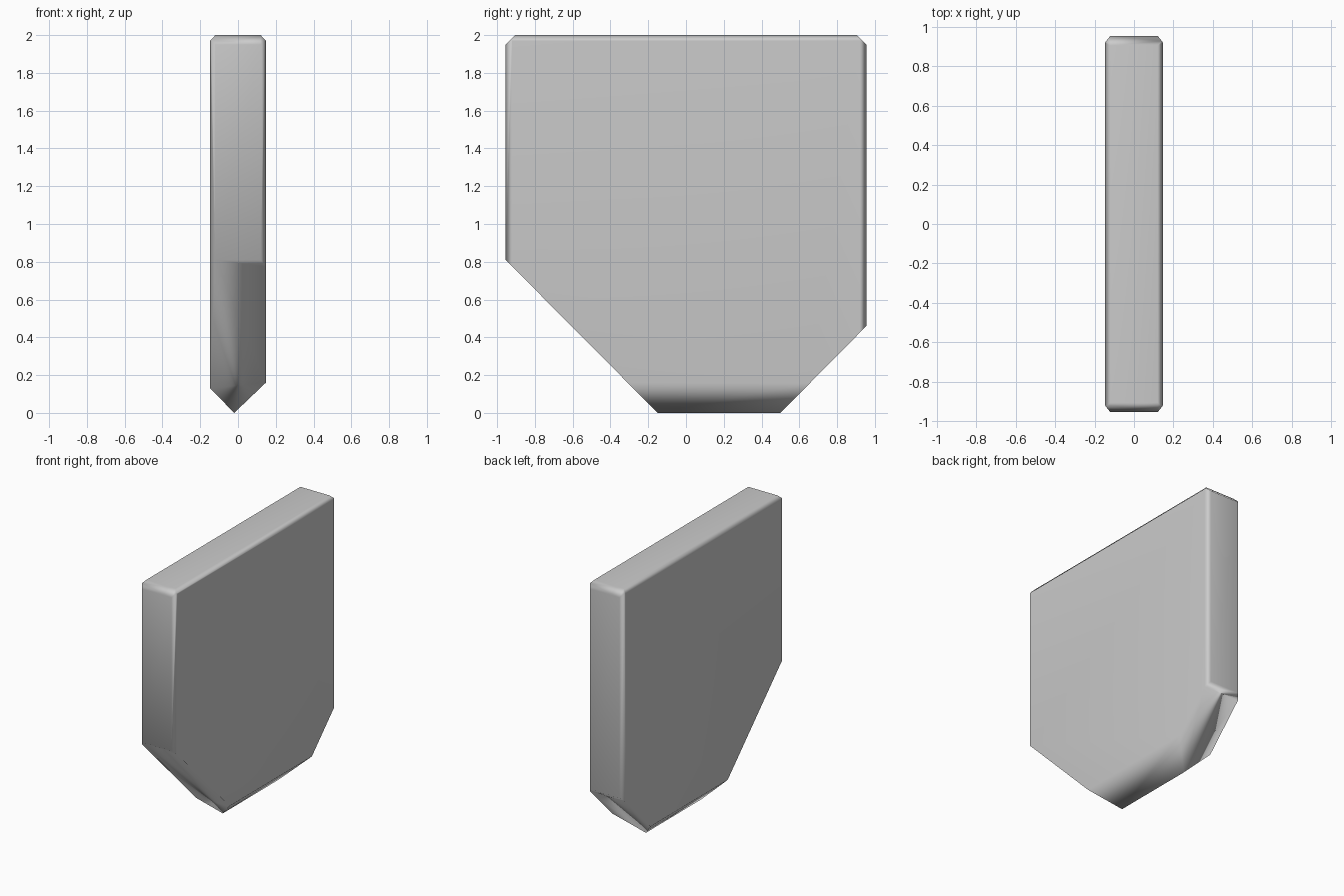
import bpy, bmesh
from mathutils import Vector

if "Cube" in bpy.data.objects:
    bpy.data.objects.remove(bpy.data.objects["Cube"])

# Blade cross-section in x/z: chamfered top, off-centre V edge at the bottom
W, D = 0.1475, 0.955
profile = [(-0.02, 0), (W, 0.16), (W, 1.97), (0.12, 2),
           (-0.12, 2), (-W, 1.97), (-W, 0.13)]

bm = bmesh.new()
face = bm.faces.new([bm.verts.new((x, -D, z)) for x, z in profile])
ext = bmesh.ops.extrude_face_region(bm, geom=[face])
verts = [v for v in ext["geom"] if isinstance(v, bmesh.types.BMVert)]
bmesh.ops.translate(bm, verts=verts, vec=(0, 2 * D, 0))
bmesh.ops.recalc_face_normals(bm, faces=bm.faces[:])


def slice_off(point, normal):
    """Remove everything on the normal side of a plane and cap the cut."""
    bmesh.ops.bisect_plane(bm, geom=bm.verts[:] + bm.edges[:] + bm.faces[:],
                           dist=1e-5, plane_co=Vector(point),
                           plane_no=Vector(normal).normalized(), clear_outer=True)
    rim = [e for e in bm.edges if e.is_boundary]
    bmesh.ops.holes_fill(bm, edges=rim, sides=0)


# Vertical corner and top end chamfers
for sy in (-1, 1):
    for sx in (-1, 1):
        slice_off((sx * W, sy * 0.92, 1), (sx * 0.035, sy * 0.0275, 0))
    slice_off((0, sy * 0.905, 2), (0, sy, 1))

# Diagonal lower corners
slice_off((0, -0.15, 0), (0, -0.81, -0.805))
slice_off((0, 0.5, 0), (0, 0.46, -0.455))

bmesh.ops.remove_doubles(bm, verts=bm.verts[:], dist=1e-4)
bmesh.ops.recalc_face_normals(bm, faces=bm.faces[:])
for f in bm.faces:
    f.smooth = True
mesh = bpy.data.meshes.new("blade_plate")
bm.to_mesh(mesh)
bm.free()
plate = bpy.data.objects.new("blade_plate", mesh)
bpy.context.collection.objects.link(plate)

# Keep the broad faces flat while chamfers shade softly
plate.modifiers.new("weighted_normals", 'WEIGHTED_NORMAL')
